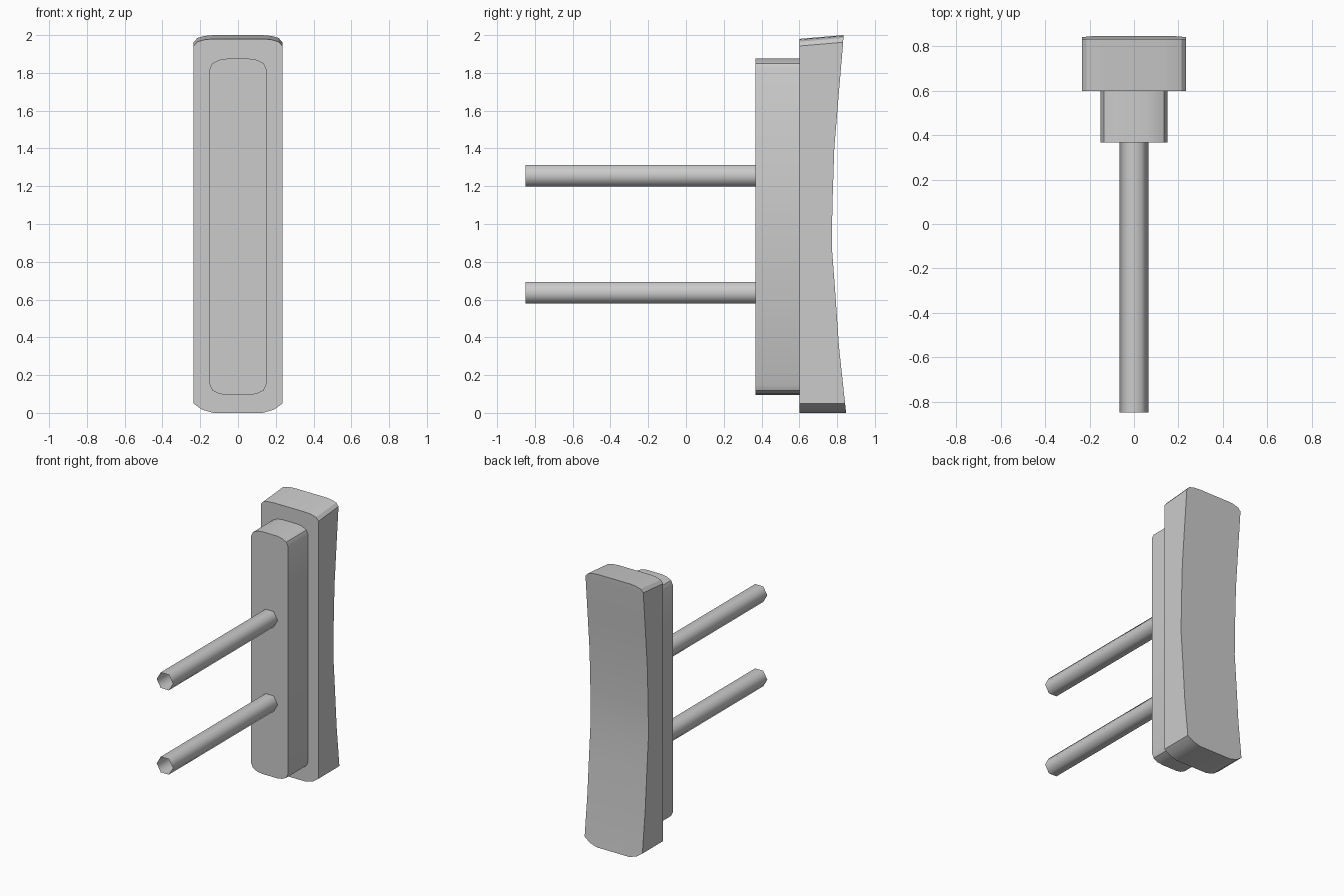
import bpy, bmesh, math

if "Cube" in bpy.data.objects:
    bpy.data.objects.remove(bpy.data.objects["Cube"])


def finish(name, bm, angle):
    bmesh.ops.recalc_face_normals(bm, faces=bm.faces)
    mesh = bpy.data.meshes.new(name)
    bm.to_mesh(mesh)
    bm.free()
    ob = bpy.data.objects.new(name, mesh)
    bpy.context.collection.objects.link(ob)
    bpy.ops.object.select_all(action='DESELECT')
    ob.select_set(True)
    bpy.context.view_layer.objects.active = ob
    bpy.ops.object.shade_smooth_by_angle(angle=math.radians(angle))
    return ob


def slab(name, y_front, rows, lean=1.0):
    """Upright slab from rows of (z, half width, back y); lean scales the front heights."""
    bm = bmesh.new()
    rings = []
    for z, w, y in rows:
        rings.append([bm.verts.new(p) for p in (
            (-w, y_front, z * lean), (w, y_front, z * lean), (w, y, z), (-w, y, z))])
    for a, b in zip(rings, rings[1:]):
        for i in range(4):
            j = (i + 1) % 4
            bm.faces.new((a[i], a[j], b[j], b[i]))
    bm.faces.new(rings[0])
    bm.faces.new(rings[-1])
    return finish(name, bm, 30)


def rod(name, z, r=0.066, y0=-0.85, y1=0.37, sides=6):
    """Open-ended hexagonal tube along y."""
    bm = bmesh.new()
    pts = [(r * math.cos(i * math.tau / sides), z + r * math.sin(i * math.tau / sides))
           for i in range(sides)]
    front = [bm.verts.new((x, y0, h)) for x, h in pts]
    back = [bm.verts.new((x, y1, h)) for x, h in pts]
    for i in range(sides):
        j = (i + 1) % sides
        bm.faces.new((front[i], front[j], back[j], back[i]))
    return finish(name, bm, 65)


# Concave grip pad with clipped corners
slab("grip_pad", 0.6, [
    (0.0, 0.13, 0.848), (0.017, 0.19, 0.846), (0.05, 0.235, 0.842),
    (0.35, 0.235, 0.81), (0.64, 0.235, 0.79), (0.88, 0.235, 0.772),
    (1.1, 0.235, 0.775), (1.4, 0.235, 0.785), (1.68, 0.235, 0.808),
    (1.962, 0.235, 0.832), (1.985, 0.215, 0.833), (1.996, 0.175, 0.834),
    (2.0, 0.13, 0.834)], lean=0.99)

# Backing block with rounded ends
corner = [(0.0, 0.06), (0.006, 0.10), (0.024, 0.136), (0.055, 0.15)]
rows = [(0.095 + d, w, 0.6) for d, w in corner]
rows += [(1.875 - d, w, 0.6) for d, w in reversed(corner)]
slab("backing_block", 0.367, rows)

# Mounting rods
for name, z in (("upper_rod", 1.256), ("lower_rod", 0.636)):
    rod(name, z)
